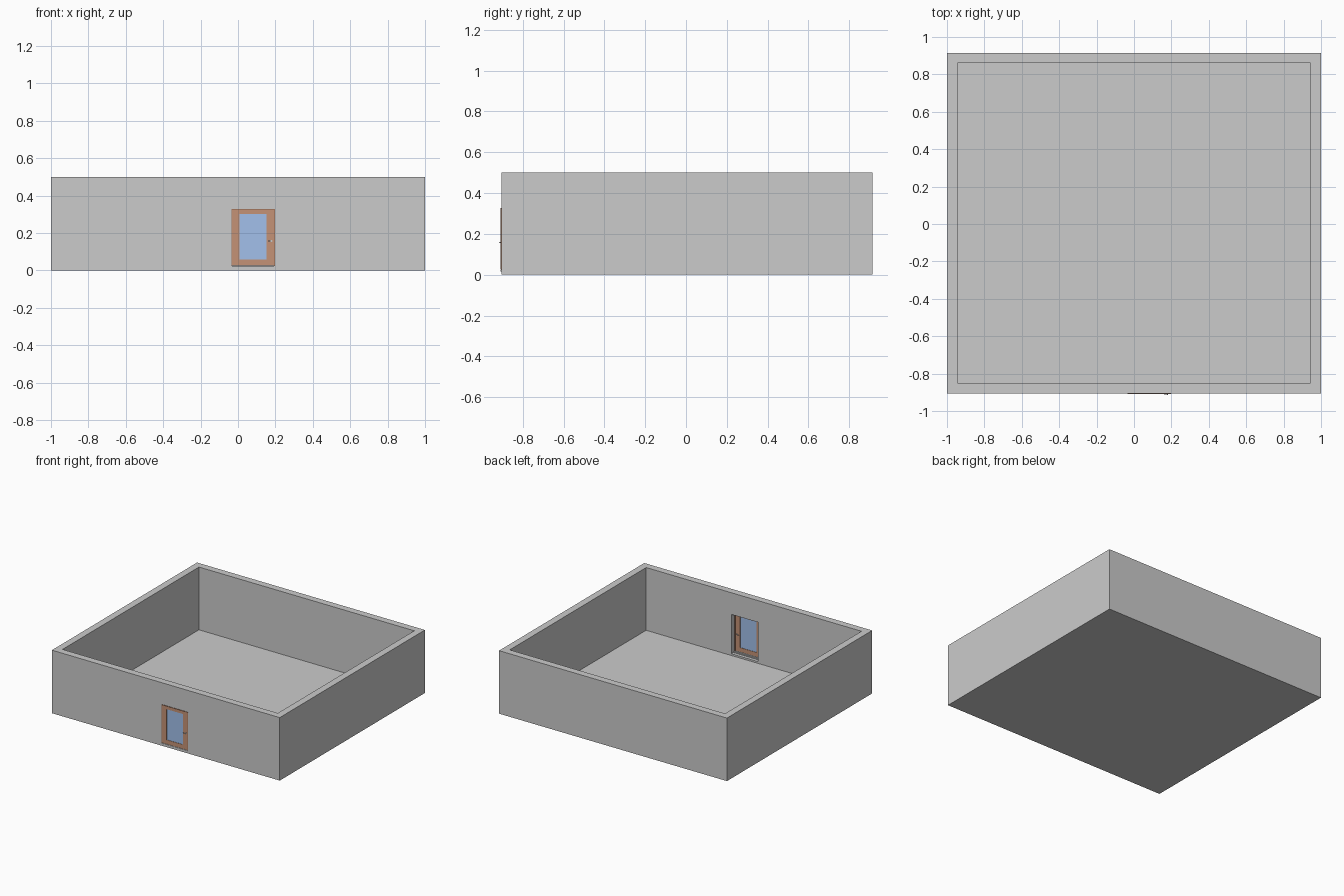
import bpy, bmesh
from mathutils import Matrix

if "Cube" in bpy.data.objects:
    bpy.data.objects.remove(bpy.data.objects["Cube"])

X0, X1, Y0, Y1, H = -1.0, 1.0, -0.905, 0.915, 0.5   # outer shell
T, FLOOR = 0.055, 0.002                            # wall and floor thickness
DX0, DX1, DZ0, DZ1 = -0.036, 0.197, 0.016, 0.328   # door opening


def material(name, rgb):
    m = bpy.data.materials.new(name)
    m.diffuse_color = (*rgb, 1)
    m.use_nodes = True
    m.node_tree.nodes["Principled BSDF"].inputs["Base Color"].default_value = m.diffuse_color
    return m


wood = material("wood", (0.56, 0.29, 0.18))
dark_wood = material("dark_wood", (0.36, 0.18, 0.11))
glass = material("glass", (0.36, 0.53, 0.83))
metal = material("metal", (0.75, 0.74, 0.72))


def boxes(name, spans, mat=None):
    """One object made of boxes given as (x0, x1, y0, y1, z0, z1)."""
    bm = bmesh.new()
    for a, b, c, d, e, f in spans:
        m = Matrix.Translation(((a + b) / 2, (c + d) / 2, (e + f) / 2))
        m = m @ Matrix.Diagonal((b - a, d - c, f - e, 1))
        bmesh.ops.create_cube(bm, size=1, matrix=m)
    me = bpy.data.meshes.new(name)
    bm.to_mesh(me)
    bm.free()
    ob = bpy.data.objects.new(name, me)
    bpy.context.collection.objects.link(ob)
    if mat:
        me.materials.append(mat)
    return ob


def cut(ob, cutter):
    mod = ob.modifiers.new("cut", 'BOOLEAN')
    mod.object = cutter
    mod.solver = 'EXACT'
    cutter.hide_render = True
    cutter.hide_set(True)


def ring(a, b, y0, y1, c, d, w, wb, wt):
    """Rectangular surround: side width w, bottom rail wb, top rail wt."""
    parts = [(a, a + w, y0, y1, c, d), (b - w, b, y0, y1, c, d),
             (a + w, b - w, y0, y1, d - wt, d)]
    if wb:
        parts.append((a + w, b - w, y0, y1, c, c + wb))
    return parts


# Open-topped room with a doorway in the front wall
room = boxes("room_shell", [(X0, X1, Y0, Y1, 0, H)])
cut(room, boxes("room_cutter", [(X0 + T, X1 - T, Y0 + T, Y1 - T, FLOOR, H + 0.1)]))
cut(room, boxes("doorway_cutter", [(DX0, DX1, Y0 - 0.1, Y0 + T + 0.02, DZ0, DZ1)]))

# Frame, threshold and glazed door leaf, set at the outer face
boxes("door_frame", ring(DX0, DX1, -0.909, -0.887, DZ0 + 0.009, DZ1, 0.005, 0, 0.005), dark_wood)
boxes("threshold", [(DX0, DX1, -0.909, -0.875, DZ0, DZ0 + 0.006)] +
      [(DX0, DX1, y, y + 0.003, DZ0 + 0.006, DZ0 + 0.009) for y in (-0.907, -0.900, -0.893, -0.886)], metal)
boxes("door_leaf", ring(DX0 + 0.005, DX1 - 0.005, -0.907, -0.895, 0.026, DZ1 - 0.005,
                        0.040, 0.033, 0.021), wood)
boxes("door_glass", [(0.009, 0.152, -0.904, -0.898, 0.059, 0.302)], glass)


# Lever handle on each face of the door
def handle(name, y, s):
    bm = bmesh.new()
    for r, l in ((0.006, 0.002), (0.0025, 0.008)):
        m = Matrix.Translation((0.178, y + s * l / 2, 0.157)) @ Matrix.Rotation(1.5707963, 4, 'X')
        bmesh.ops.create_cone(bm, cap_ends=True, segments=16, radius1=r, radius2=r, depth=l, matrix=m)
    m = Matrix.Translation((0.170, y + s * 0.007, 0.157)) @ Matrix.Diagonal((0.021, 0.003, 0.004, 1))
    bmesh.ops.create_cube(bm, size=1, matrix=m)
    me = bpy.data.meshes.new(name)
    bm.to_mesh(me)
    bm.free()
    me.materials.append(metal)
    bpy.context.collection.objects.link(bpy.data.objects.new(name, me))


handle("outer_handle", -0.907, -1)
handle("inner_handle", -0.895, 1)
